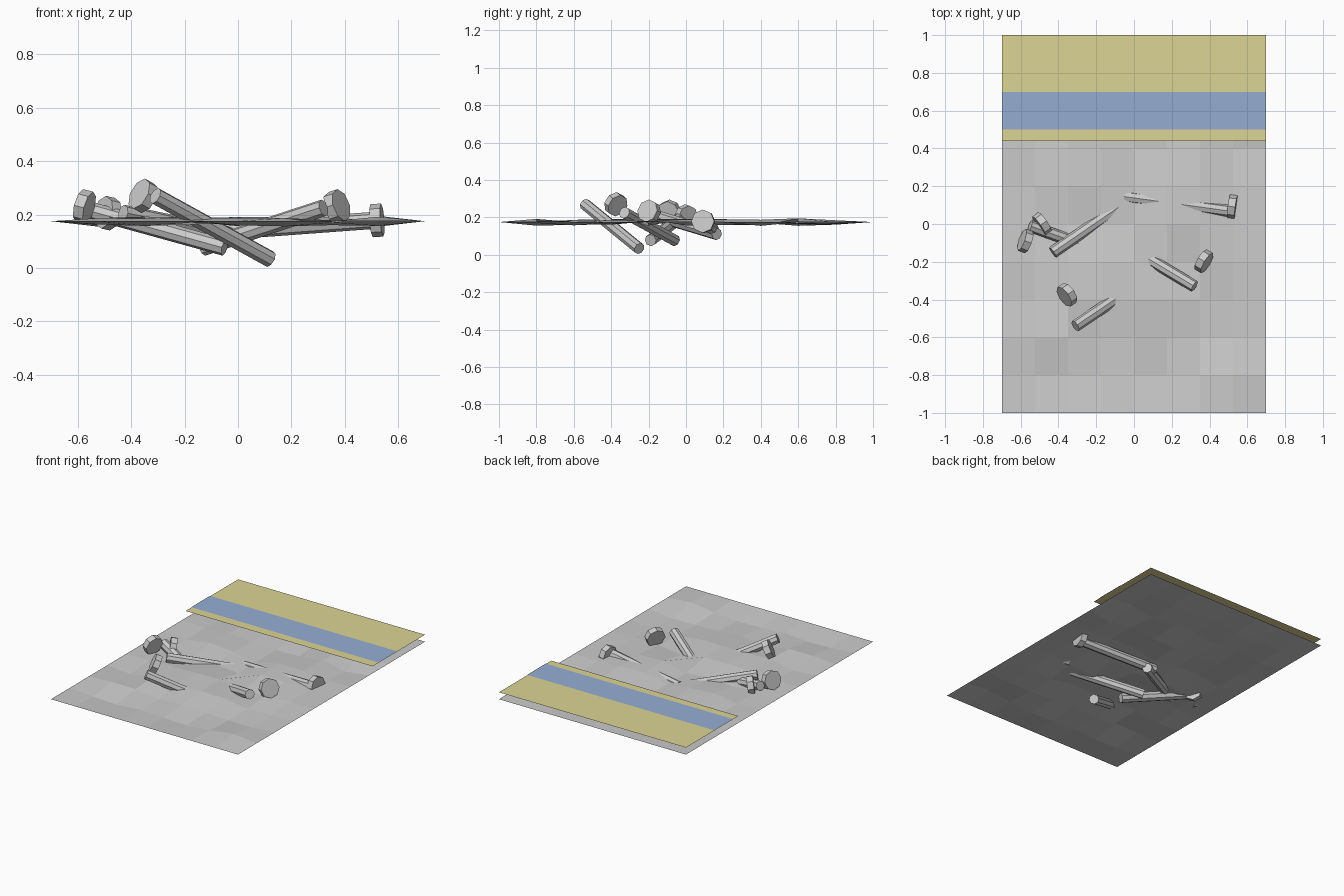
import bpy, bmesh, random
from mathutils import Vector

if "Cube" in bpy.data.objects:
    bpy.data.objects.remove(bpy.data.objects["Cube"])

random.seed(4)


def material(name, rgb):
    m = bpy.data.materials.new(name)
    m.diffuse_color = (*rgb, 1)
    m.use_nodes = True
    m.node_tree.nodes["Principled BSDF"].inputs["Base Color"].default_value = m.diffuse_color
    return m


def sheet(name, x0, x1, y0, y1, z, nx=1, ny=1, height=None, mat=None):
    """Flat or gently uneven rectangular grid."""
    bm = bmesh.new()
    rows = []
    for j in range(ny + 1):
        row = []
        for i in range(nx + 1):
            x, y = x0 + (x1 - x0) * i / nx, y0 + (y1 - y0) * j / ny
            dz = height(i, j) if height and 0 < i < nx and 0 < j < ny else 0
            row.append(bm.verts.new((x, y, z + dz)))
        rows.append(row)
    for j in range(ny):
        for i in range(nx):
            bm.faces.new((rows[j][i], rows[j][i + 1], rows[j + 1][i + 1], rows[j + 1][i]))
    me = bpy.data.meshes.new(name)
    bm.to_mesh(me)
    bm.free()
    ob = bpy.data.objects.new(name, me)
    bpy.context.collection.objects.link(ob)
    if mat:
        me.materials.append(mat)
    return ob


def rod(name, centre, direction, radius, length):
    """Eight-sided cylinder along a direction."""
    bpy.ops.mesh.primitive_cylinder_add(vertices=8, radius=radius, depth=length, location=centre)
    ob = bpy.context.object
    ob.name = name
    ob.rotation_mode = 'QUATERNION'
    ob.rotation_quaternion = direction.to_track_quat('Z', 'Y')
    return ob


# Uneven ground sheet, with a dip where a shaft just breaks the surface
def bump(i, j):
    if (i, j) == (4, 6):
        return -0.016
    return random.uniform(-0.022, 0.02)


sheet("ground_sheet", -0.7, 0.7, -1, 1, 0.175, 8, 10, bump)

# Sand and water bands floating above the back of the sheet
sheet("sand_strip", -0.7, 0.7, 0.44, 1, 0.222, mat=material("sand", (0.72, 0.66, 0.3)))
sheet("water_strip", -0.7, 0.7, 0.5, 0.7, 0.225, mat=material("water", (0.3, 0.42, 0.65)))

# Half-buried posts: upper end, lower end, centre of the matching round cap
posts = [
    ((-0.43, -0.15, 0.205), (0.03, 0.165, 0.11), (-0.487, 0.0, 0.205)),
    ((-0.31, -0.54, 0.27), (0.12, -0.25, 0.033), (-0.355, -0.375, 0.27)),
    ((-0.55, -0.01, 0.215), (-0.05, -0.19, 0.077), (-0.575, -0.09, 0.23)),
    ((0.32, -0.33, 0.225), (-0.13, -0.06, 0.077), (0.37, -0.197, 0.23)),
    ((0.51, 0.068, 0.178), (-0.05, 0.145, 0.137), (0.52, 0.092, 0.178)),
]
for n, (top, bottom, cap) in enumerate(posts, 1):
    a, b = Vector(top), Vector(bottom)
    rod(f"post_shaft_{n}", (a + b) / 2, a - b, 0.032, (a - b).length)
    rod(f"post_cap_{n}", cap, a - b, 0.062, 0.04)
